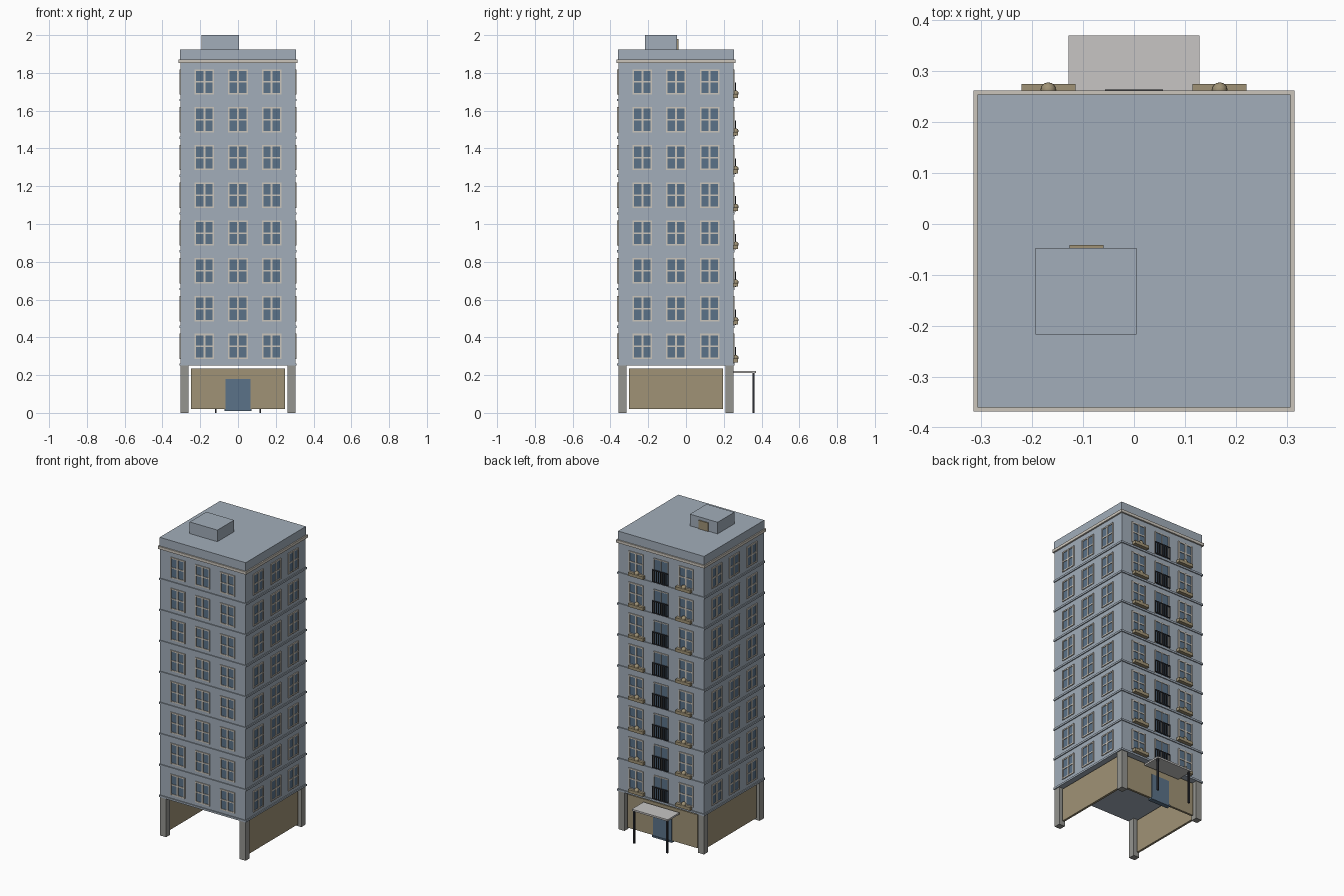
import bpy, bmesh, math
from mathutils import Matrix, Vector

if "Cube" in bpy.data.objects:
    bpy.data.objects.remove(bpy.data.objects["Cube"])


def material(name, rgb):
    m = bpy.data.materials.new(name)
    m.diffuse_color = (*rgb, 1)
    m.use_nodes = True
    m.node_tree.nodes["Principled BSDF"].inputs["Base Color"].default_value = m.diffuse_color
    return m


WALL = material("blue grey wall", (0.36, 0.42, 0.49))
GLASS = material("blue glass", (0.105, 0.17, 0.25))
TRIM = material("pale trim", (0.60, 0.56, 0.50))
TAN = material("tan panel", (0.35, 0.29, 0.18))
STONE = material("grey pillar", (0.30, 0.30, 0.28))
CANOPY = material("light grey canopy", (0.57, 0.56, 0.55))
METAL = material("dark metal", (0.025, 0.028, 0.036))

CY = -0.053          # centre of the tower in y
H = 0.305            # half width of the tower
BASE, FLOOR, FLOORS = 0.25, 0.20, 8
COLUMNS = (-0.178, 0, 0.178)


def add_box(bm, lo, hi, mat=Matrix()):
    lo, hi = Vector(lo), Vector(hi)
    m = mat @ Matrix.Translation((lo + hi) / 2) @ Matrix.Diagonal((*(hi - lo), 1))
    bmesh.ops.create_cube(bm, size=1, matrix=m)


def finish(bm, name, mat, smooth=False):
    mesh = bpy.data.meshes.new(name)
    bm.to_mesh(mesh)
    bm.free()
    mesh.materials.append(mat)
    if smooth:
        for p in mesh.polygons:
            p.use_smooth = True
    ob = bpy.data.objects.new(name, mesh)
    bpy.context.collection.objects.link(ob)
    return ob


def boxes(name, mat, items):
    bm = bmesh.new()
    for lo, hi in items:
        add_box(bm, lo, hi)
    return finish(bm, name, mat)


def slab(half, z0, z1):
    return (-half, CY - half, z0), (half, CY + half, z1)


def side(angle):
    """Facade frame: x along the wall, -y outward from its surface."""
    return (Matrix.Translation((0, CY, 0)) @ Matrix.Rotation(angle, 4, 'Z')
            @ Matrix.Translation((0, -H, 0)))


# Tower, floor bands, cornice and roof block
boxes("tower_body", WALL, [slab(H, BASE, 1.86)])
boxes("floor_bands", WALL, [slab(H + 0.006, BASE + FLOOR * k, BASE + 0.012 + FLOOR * k)
                            for k in range(FLOORS)])
boxes("cornice", TRIM, [slab(0.315, 1.852, 1.87)])
boxes("roof_block", WALL, [slab(0.307, 1.87, 1.925)])
boxes("roof_hut", WALL, [((-0.193, -0.217, 1.92), (0.005, -0.047, 2.0))])
boxes("roof_hut_door", TAN, [((-0.127, -0.048, 1.925), (-0.06, -0.041, 1.98))])


# Windows on all four sides, with tall glazed doors in the middle at the back
def opening(frames, panes, m, x, z0, z1, w=0.052, t=0.008):
    add_box(panes, (x - w + t, -0.002, z0 + t), (x + w - t, 0.002, z1 - t), m)
    mid = (z0 + z1) / 2
    for xc, b in ((x - w + t / 2, t / 2), (x, 0.005), (x + w - t / 2, t / 2)):
        add_box(frames, (xc - b, -0.006, z0), (xc + b, 0.002, z1), m)
    for zc, b in ((z0 + t / 2, t / 2), (mid, 0.004), (z1 - t / 2, t / 2)):
        add_box(frames, (x - w, -0.0055, zc - b), (x + w, 0.002, zc + b), m)


frames, panes = bmesh.new(), bmesh.new()
door_panes, door_frames = bmesh.new(), bmesh.new()
BACK = side(math.pi)
for s in range(4):
    m = side(s * math.pi / 2)
    for k in range(FLOORS):
        z = 0.352 + FLOOR * k
        for x in COLUMNS:
            if s == 2 and x == 0:
                add_box(door_panes, (-0.052, -0.003, z - 0.09), (0.052, 0.002, z + 0.067), m)
                for xc in (-0.05, 0, 0.05):
                    add_box(door_frames, (xc - 0.003, -0.006, z - 0.09),
                            (xc + 0.003, 0.002, z + 0.067), m)
                add_box(door_frames, (-0.053, -0.0055, z + 0.061),
                        (0.053, 0.002, z + 0.067), m)
            else:
                opening(frames, panes, m, x, z - 0.067, z + 0.067)
finish(frames, "window_frames", TRIM)
finish(panes, "window_panes", GLASS)
finish(door_panes, "balcony_door_glass", GLASS)
finish(door_frames, "balcony_door_frames", TRIM)

# Balcony railings, planters and round bushes at the back
rails, planters, bushes = bmesh.new(), bmesh.new(), bmesh.new()
for k in range(FLOORS):
    z = BASE + FLOOR * k
    for zr in (z + 0.016, z + 0.092):
        add_box(rails, (-0.057, -0.012, zr), (0.057, -0.007, zr + 0.006), BACK)
    for i in range(9):
        x = -0.0545 + i * 0.109 / 8
        add_box(rails, (x - 0.0025, -0.012, z + 0.016), (x + 0.0025, -0.007, z + 0.097), BACK)
    for x in (-0.168, 0.168):
        add_box(planters, (x - 0.053, -0.023, z + 0.018), (x + 0.053, 0, z + 0.038), BACK)
        bmesh.ops.create_uvsphere(bushes, u_segments=12, v_segments=8, radius=0.015,
                                  matrix=BACK @ Matrix.Translation((x, -0.011, z + 0.042)))
finish(rails, "balcony_railings", METAL)
finish(planters, "planters", TAN)
finish(bushes, "bushes", TAN, smooth=True)

# Ground floor: corner pillars and three wall panels, open at the front
P = 0.042
boxes("corner_pillars", STONE,
      [((min(sx * H, sx * (H - P)), CY + min(sy * H, sy * (H - P)), 0),
        (max(sx * H, sx * (H - P)), CY + max(sy * H, sy * (H - P)), BASE))
       for sx in (-1, 1) for sy in (-1, 1)])
ground = bmesh.new()
for s in (1, 2, 3):
    add_box(ground, (-0.25, 0.014, 0.02), (0.25, 0.028, 0.235), side(s * math.pi / 2))
finish(ground, "ground_walls", TAN)

# Entrance door and threshold
bm = bmesh.new()
add_box(bm, (-0.065, 0.010, 0.018), (0.065, 0.032, 0.18), BACK)
finish(bm, "entrance_door", GLASS)
bm = bmesh.new()
add_box(bm, (-0.072, 0.006, 0.01), (0.072, 0.036, 0.02), BACK)
finish(bm, "threshold", GLASS)

# Canopy with two posts
boxes("canopy", CANOPY, [((-0.128, 0.25, 0.211), (0.128, 0.37, 0.222))])
boxes("canopy_posts", METAL, [((x - 0.005, 0.353, 0), (x + 0.005, 0.363, 0.211))
                              for x in (-0.118, 0.118)])
